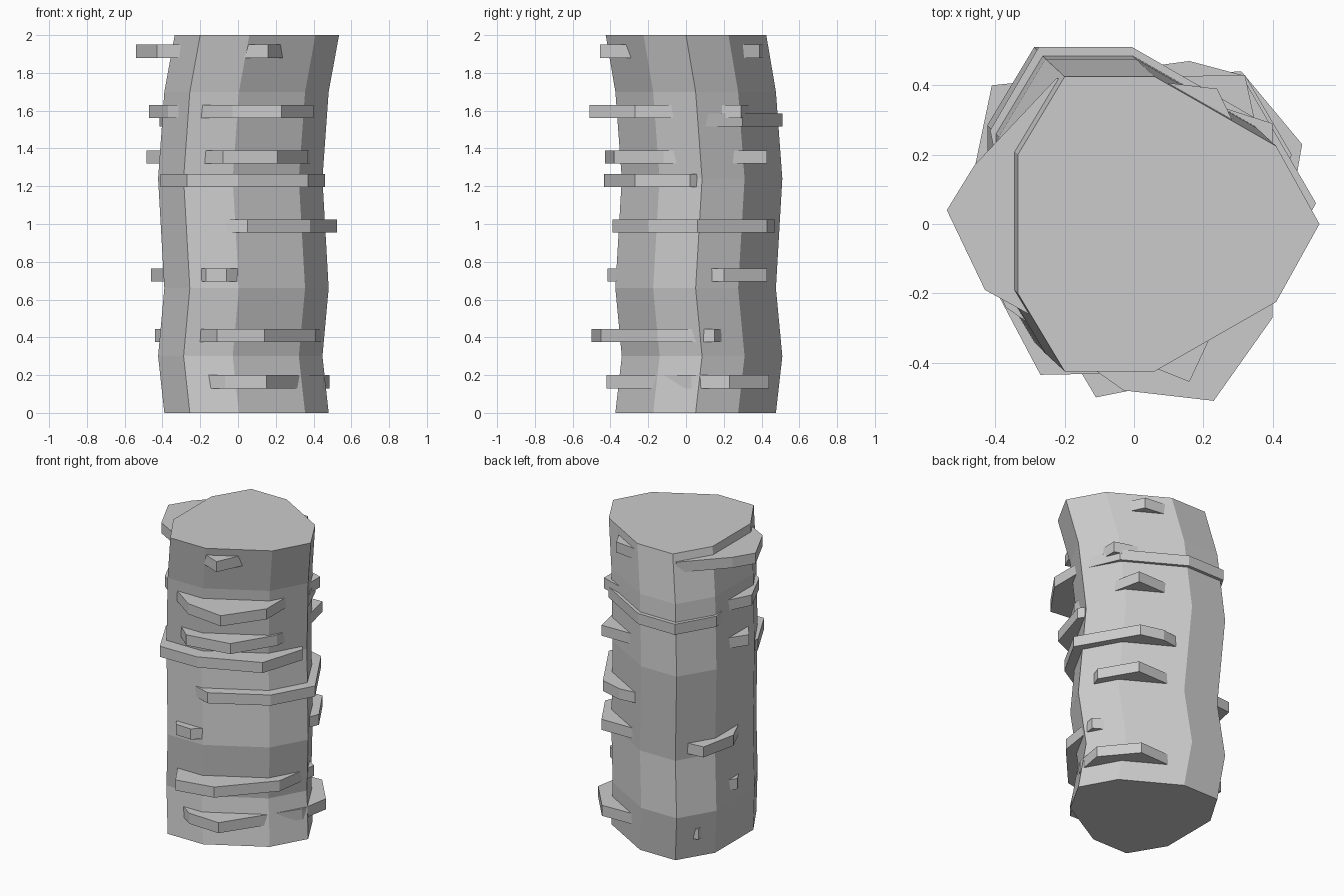
import bpy, bmesh

if "Cube" in bpy.data.objects:
    bpy.data.objects.remove(bpy.data.objects["Cube"])


def finish(bm, name):
    bmesh.ops.recalc_face_normals(bm, faces=bm.faces)
    mesh = bpy.data.meshes.new(name)
    bm.to_mesh(mesh)
    bm.free()
    bpy.context.collection.objects.link(bpy.data.objects.new(name, mesh))


# Nine-sided trunk, wobbling as it rises
half = [(.41, .225), (.06, .425), (-.2, .425), (-.335, .2)]
section = [(.535, 0)] + half + [(x, -y) for x, y in reversed(half)]
near, far = (-.055, .051), (-.088, .085)
path = [(0, near), (.3, far), (.66, near), (1.24, far), (1.7, near), (2, (0, 0))]
bm = bmesh.new()
rings = [[bm.verts.new((x + d[0], y + d[1], z)) for x, y in section] for z, d in path]
for a, b in zip(rings, rings[1:]):
    for i in range(len(section)):
        bm.faces.new((a[i - 1], a[i], b[i], b[i - 1]))
bm.faces.new(rings[0])
bm.faces.new(rings[-1])
finish(bm, "trunk")

# Core hidden inside the trunk that every bark plate grows from
core = [(x * .85 - .055, y * .85 + .058) for x, y in section]


def bark_plate(z, tips):
    """Flat disc: the hull of the hidden core and the tips that poke out."""
    bm = bmesh.new()
    for x, y in core + tips:
        for h in (-.035, .035):
            bm.verts.new((x, y, z + h))
    hull = bmesh.ops.convex_hull(bm, input=bm.verts[:])
    spare = {v for v in hull["geom_interior"] + hull["geom_unused"]
             if isinstance(v, bmesh.types.BMVert)}
    bmesh.ops.delete(bm, geom=list(spare), context='VERTS')
    bmesh.ops.dissolve_limit(bm, angle_limit=.01, verts=bm.verts[:], edges=bm.edges[:])
    finish(bm, "bark_plate")


# Bark plates from bottom to top
bark_plate(.165, [(-.07, -.41), (.15, -.42), (.45, .03), (.485, .23), (.31, .44), (-.36, .385)])
bark_plate(.41, [(-.11, -.5), (.14, -.45), (.41, -.15), (.455, .15), (-.44, .09)])
bark_plate(.73, [(-.17, -.41), (-.06, -.415), (.455, .2), (.32, .43), (-.41, .4), (-.46, .16)])
bark_plate(.99, [(.05, -.39), (.38, -.2), (.525, .06), (.31, .43), (.16, .47)])
bark_plate(1.23, [(-.41, -.17), (-.27, -.435), (0, -.43), (.37, -.27), (.46, .02)])
bark_plate(1.355, [(-.08, -.43), (.21, -.38), (.37, -.12), (.32, .43), (-.485, .03)])
bark_plate(1.55, [(.46, .07), (.36, .3), (-.005, .51), (-.275, .51), (-.415, .27)])
bark_plate(1.595, [(-.03, -.48), (.23, -.51), (.4, -.27), (.4, .29), (-.47, -.02), (-.37, -.24)])
bark_plate(1.915, [(-.54, .04), (-.43, -.19), (.16, -.455), (.24, .39), (-.29, .3), (-.46, .17)])
